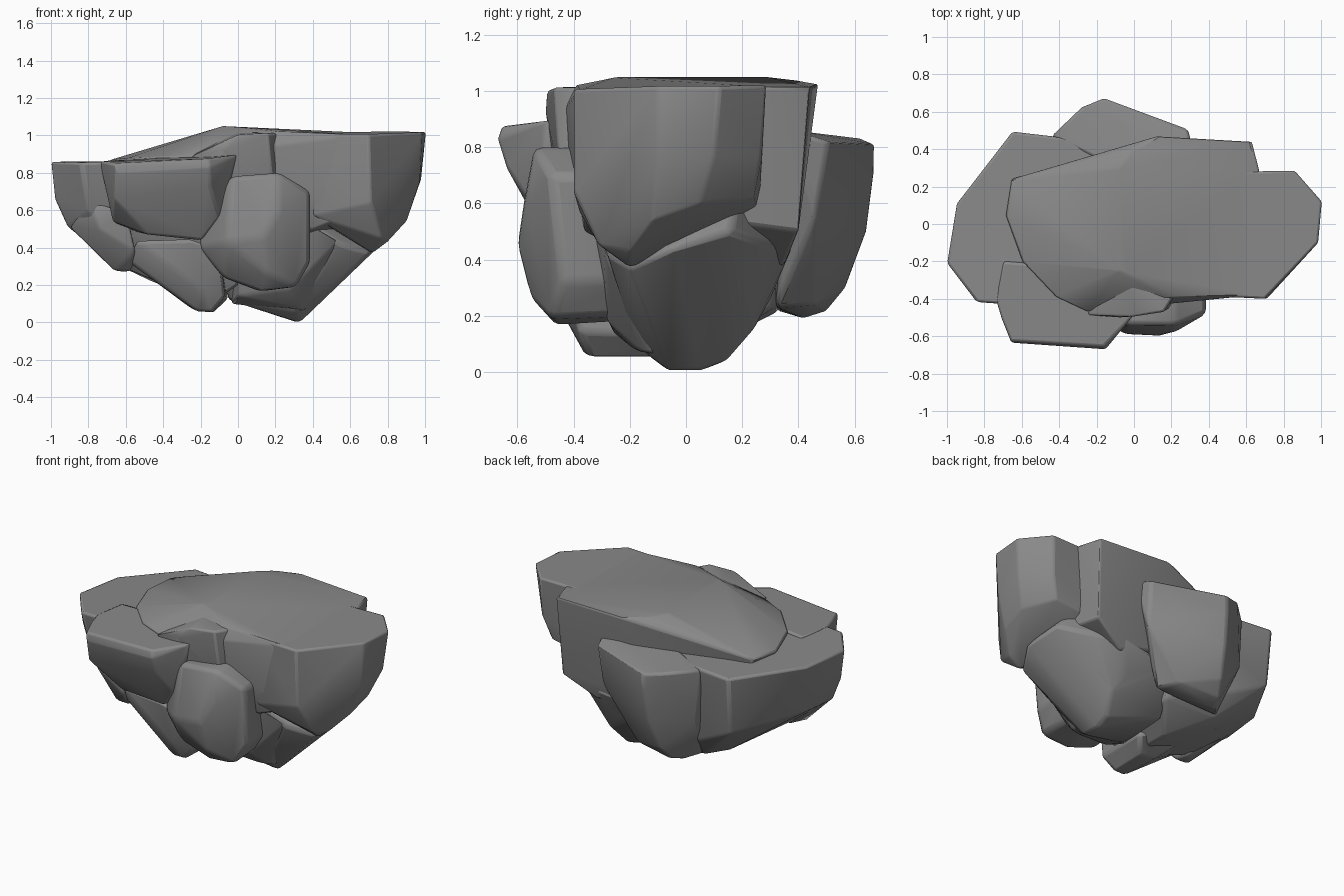
import bpy, bmesh, math

stone = bpy.data.materials.new("grey stone")
stone.diffuse_color = (0.25, 0.25, 0.25, 1)


def top_z(x):
    """Height of the upper plateau: a ramp on the left, nearly level on the right."""
    return 1.05 - (0.03 * (x + 0.08) if x > -0.08 else 0.3 * (-0.08 - x))


def rock(name, points, plateau=(), bevel=0.02):
    """Faceted boulder: convex hull of a few corner points with worn edges."""
    pts = list(points) + [(x, y, top_z(x) - d) for x, y, d in plateau]
    bm = bmesh.new()
    for p in pts:
        bm.verts.new(p)
    res = bmesh.ops.convex_hull(bm, input=bm.verts[:])
    inner = {g for g in res["geom_interior"] + res["geom_unused"]
             if isinstance(g, bmesh.types.BMVert)}
    bmesh.ops.delete(bm, geom=list(inner), context='VERTS')
    bmesh.ops.dissolve_limit(bm, angle_limit=math.radians(5),
                             verts=bm.verts[:], edges=bm.edges[:])
    bmesh.ops.recalc_face_normals(bm, faces=bm.faces[:])
    me = bpy.data.meshes.new(name)
    bm.to_mesh(me)
    bm.free()
    me.materials.append(stone)
    ob = bpy.data.objects.new(name, me)
    bpy.context.collection.objects.link(ob)
    m = ob.modifiers.new("worn edges", 'BEVEL')
    m.width = bevel
    m.segments = 2
    m.limit_method = 'ANGLE'
    m.angle_limit = math.radians(20)
    bpy.context.view_layer.objects.active = ob
    ob.select_set(True)
    bpy.ops.object.shade_smooth_by_angle(angle=math.radians(40))
    ob.select_set(False)
    return ob


# Large central block with the sloping plateau
rock("central_block",
     [(0.61, 0.4, 0.5), (0.4, 0.35, 0.38), (0.0, 0.38, 0.5), (0.66, -0.36, 0.6),
      (0.4, -0.36, 0.5), (-0.5, -0.2, 0.6), (-0.5, 0.2, 0.6), (0.2, 0, 0.3),
      (-0.25, -0.47, 0.89), (-0.42, -0.39, 0.885), (-0.6, -0.2, 0.875)],
     [(0.66, -0.38, 0.025), (0.2, -0.39, 0.02), (-0.69, 0.05, 0), (-0.66, 0.24, 0),
      (0.0, 0.4, 0.01), (0.12, 0.47, 0.02), (0.63, 0.44, 0.015), (-0.08, -0.25, 0),
      (-0.08, 0.3, 0), (0.67, 0.29, 0.01)], bevel=0.012)

# Right end of the plateau
rock("right_block",
     [(0.98, 0.1, 0.77), (0.97, -0.1, 0.75), (0.91, 0.05, 0.6), (0.9, -0.12, 0.54),
      (0.8, -0.2, 0.43), (0.72, -0.2, 0.37), (0.77, -0.31, 0.45), (0.71, -0.4, 0.64),
      (0.4, -0.38, 0.57), (0.8, 0.24, 0.62), (0.85, 0.27, 0.77), (0.4, 0.26, 0.55)],
     [(1.005, 0.12, 0), (0.985, -0.1, 0), (0.7, -0.4, 0.02), (0.4, -0.385, 0.03),
      (0.86, 0.285, 0), (0.5, 0.28, 0.015), (0.55, 0.0, 0.003)], bevel=0.012)

# Narrow front buttress under the plateau rim
rock("front_ledge",
     [(0.21, -0.4, 0.6), (0.0, -0.45, 0.6), (0.19, -0.45, 0.7), (0.2, -0.1, 0.6),
      (-0.2, -0.45, 0.6), (-0.2, -0.1, 0.6), (-0.25, -0.485, 0.89), (-0.07, -0.5, 0.93)],
     [(0.21, -0.39, 0.03), (0.16, -0.47, 0.03), (0.0, -0.495, 0.045),
      (-0.02, -0.2, 0.03), (0.2, -0.2, 0.03)], bevel=0.012)

# Low pointed keel
rock("keel_rock",
     [(0.33, -0.06, 0.0), (0.32, 0.05, 0.0), (0.33, 0.14, 0.035), (0.31, -0.14, 0.06),
      (0.37, 0.24, 0.15), (0.4, -0.21, 0.2), (0.7, -0.2, 0.37), (0.79, -0.05, 0.44),
      (0.74, 0.16, 0.5), (0.55, 0.3, 0.45), (0.55, -0.28, 0.42), (0.3, 0.3, 0.26),
      (-0.05, -0.15, 0.12), (-0.05, 0.2, 0.14), (0.0, 0.35, 0.4), (0.35, -0.33, 0.55),
      (0.37, 0.38, 0.45), (-0.1, -0.3, 0.4), (0.62, 0.18, 0.64)])

# Lower left shelf with its full, tapering underside
rock("left_shelf",
     [(-1.0, -0.21, 0.86), (-0.84, -0.42, 0.855), (-0.7, -0.43, 0.86), (-0.95, 0.11, 0.855),
      (-0.65, 0.495, 0.84), (-0.43, 0.475, 0.84), (0.0, 0.42, 0.84), (0.0, -0.42, 0.88),
      (-0.98, -0.2, 0.66), (-0.91, -0.22, 0.51), (-0.89, 0.05, 0.52), (-0.8, -0.38, 0.6),
      (-0.64, 0.46, 0.47), (-0.65, -0.25, 0.31), (-0.62, 0.15, 0.33), (-0.46, 0.2, 0.22),
      (-0.36, 0.32, 0.21), (-0.4, 0.42, 0.35), (-0.15, -0.2, 0.1), (-0.15, 0.1, 0.1),
      (0.0, 0.3, 0.22), (0.0, -0.3, 0.2)], bevel=0.015)

# Overhanging front left boulder
rock("front_left_boulder",
     [(-0.71, -0.5, 0.86), (-0.66, -0.625, 0.85), (-0.16, -0.655, 0.875), (-0.15, -0.67, 0.83),
      (-0.65, -0.635, 0.8), (-0.01, -0.5, 0.895), (0.0, -0.4, 0.895), (-0.74, -0.4, 0.86),
      (-0.7, -0.2, 0.865), (-0.1, -0.25, 0.9), (-0.15, -0.64, 0.73), (-0.66, -0.6, 0.66),
      (-0.67, -0.45, 0.54), (-0.48, -0.5, 0.47), (-0.2, -0.48, 0.44), (-0.1, -0.53, 0.57),
      (-0.01, -0.4, 0.8), (-0.1, -0.2, 0.5), (-0.6, -0.2, 0.5)], bevel=0.012)

# Big blunt boulder at the front
rock("front_boulder",
     [(-0.04, -0.54, 0.78), (0.22, -0.54, 0.8), (0.385, -0.48, 0.7), (0.385, -0.44, 0.32),
      (0.31, -0.48, 0.19), (0.12, -0.46, 0.165), (-0.08, -0.47, 0.24), (-0.21, -0.45, 0.4),
      (-0.21, -0.43, 0.49), (-0.06, -0.52, 0.62), (0.14, -0.6, 0.46), (-0.06, -0.59, 0.43),
      (0.16, -0.55, 0.26), (0.22, -0.58, 0.6), (0.385, -0.2, 0.7), (0.385, -0.2, 0.33),
      (0.3, -0.22, 0.2), (0.1, -0.22, 0.18), (-0.1, -0.2, 0.3), (0.0, -0.2, 0.78),
      (0.22, -0.2, 0.8)], bevel=0.025)

# Lower front rock
rock("lower_front_rock",
     [(-0.14, -0.35, 0.055), (-0.22, -0.36, 0.06), (-0.13, -0.1, 0.055), (-0.25, -0.1, 0.075),
      (-0.07, -0.38, 0.14), (-0.2, -0.43, 0.18), (-0.58, -0.33, 0.32), (-0.55, -0.41, 0.44),
      (-0.1, -0.44, 0.4), (-0.25, -0.46, 0.45), (-0.05, 0.0, 0.13), (-0.5, 0.0, 0.32)])

# Small knobs under the shelf and by the keel
rock("left_knob",
     [(-0.66, -0.3, 0.275), (-0.57, -0.3, 0.275), (-0.9, -0.25, 0.51), (-0.6, -0.2, 0.27),
      (-0.55, -0.4, 0.38), (-0.74, -0.39, 0.5), (-0.55, -0.1, 0.4), (-0.85, -0.1, 0.48),
      (-0.8, -0.37, 0.65), (-0.6, -0.42, 0.6)], bevel=0.015)
rock("keel_knob",
     [(0.24, -0.2, 0.09), (0.34, -0.16, 0.07), (0.4, -0.23, 0.22), (0.28, -0.28, 0.18),
      (0.0, -0.26, 0.14), (-0.04, -0.12, 0.1), (0.36, -0.1, 0.06), (0.54, -0.29, 0.44),
      (0.35, -0.34, 0.55), (0.0, -0.3, 0.4)], bevel=0.015)

# Back boulder
rock("back_boulder",
     [(-0.44, 0.47, 0.835), (-0.28, 0.625, 0.83), (-0.16, 0.672, 0.81), (0.29, 0.505, 0.82),
      (0.32, 0.38, 0.86), (-0.16, 0.67, 0.7), (-0.17, 0.645, 0.5), (-0.2, 0.57, 0.3),
      (-0.24, 0.5, 0.215), (-0.27, 0.42, 0.19), (0.03, 0.46, 0.24), (0.28, 0.46, 0.55),
      (0.1, 0.32, 0.23), (-0.42, 0.48, 0.5), (-0.36, 0.32, 0.22), (-0.1, 0.3, 0.86)], bevel=0.015)
